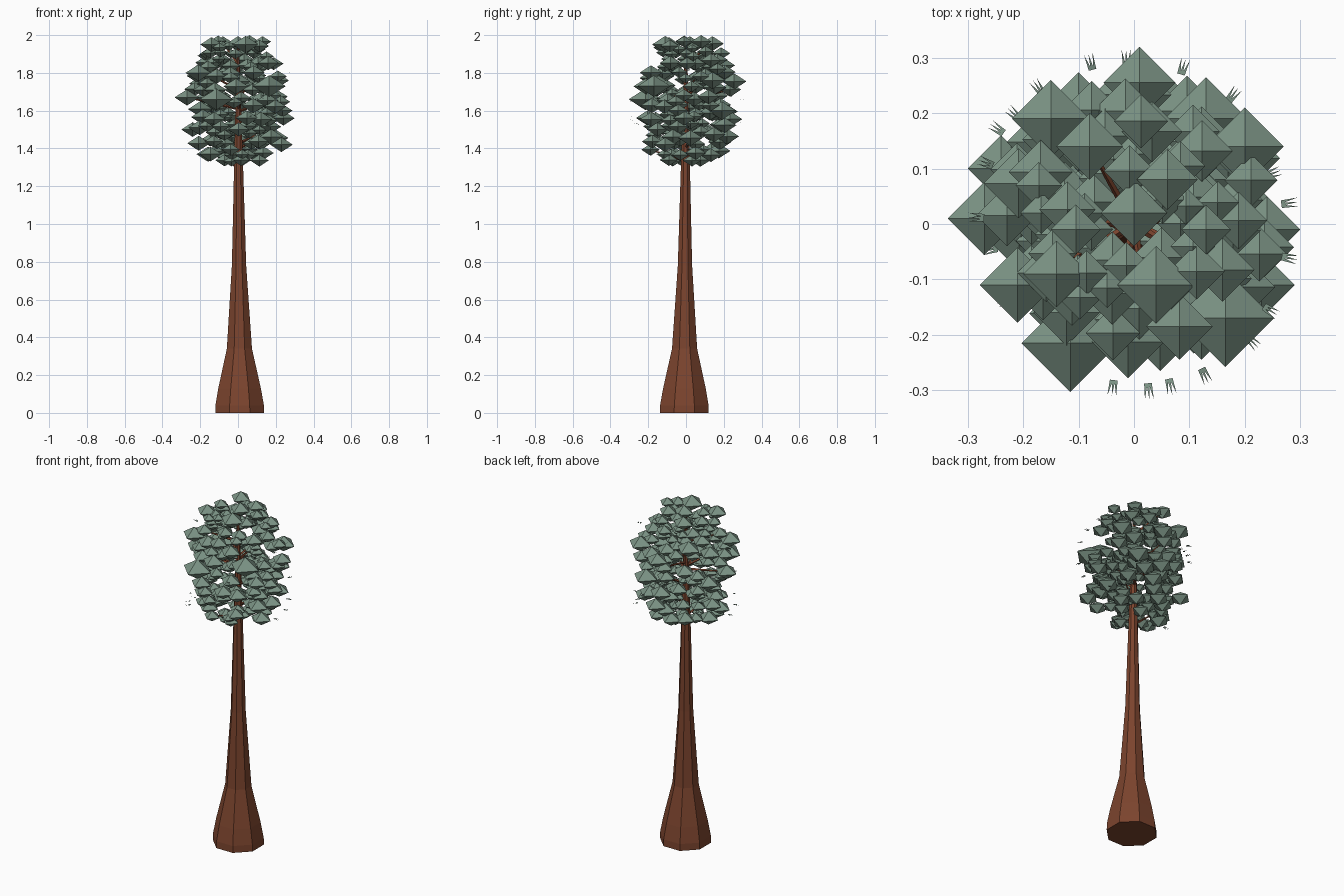
import bpy, bmesh, math, random
from mathutils import Vector

if "Cube" in bpy.data.objects:
    bpy.data.objects.remove(bpy.data.objects["Cube"])

random.seed(5)


def material(name, rgb):
    m = bpy.data.materials.new(name)
    m.diffuse_color = (*rgb, 1)
    m.use_nodes = True
    m.node_tree.nodes["Principled BSDF"].inputs["Base Color"].default_value = m.diffuse_color
    return m


BARK = material("bark", (0.20, 0.058, 0.027))
LEAF = material("foliage", (0.20, 0.295, 0.235))


def finish(bm, name, mat):
    bmesh.ops.recalc_face_normals(bm, faces=bm.faces)
    me = bpy.data.meshes.new(name)
    bm.to_mesh(me)
    bm.free()
    me.materials.append(mat)
    ob = bpy.data.objects.new(name, me)
    bpy.context.collection.objects.link(ob)
    return ob


def tube(bm, stations, sides):
    """Flat-faced tapering tube; stations are (centre, radius, u, v)."""
    rings = []
    for c, r, u, v in stations:
        ring = []
        for i in range(sides):
            a = 2 * math.pi * (i + 0.5) / sides
            ring.append(bm.verts.new(c + u * r * math.cos(a) + v * r * math.sin(a)))
        rings.append(ring)
    for lo, hi in zip(rings, rings[1:]):
        for i in range(sides):
            j = (i + 1) % sides
            bm.faces.new((lo[i], lo[j], hi[j], hi[i]))
    bm.faces.new(rings[0][::-1])
    bm.faces.new(rings[-1])


def interp(table, z):
    for (z0, r0), (z1, r1) in zip(table, table[1:]):
        if z <= z1:
            return r0 + (r1 - r0) * (z - z0) / (z1 - z0)
    return table[-1][1]


# Trunk: flared eight-sided base, long taper into the crown
X, Y = Vector((1, 0, 0)), Vector((0, 1, 0))
trunk_profile = [(0, 0.140), (0.04, 0.139), (0.13, 0.122), (0.34, 0.072),
                 (0.78, 0.041), (1.3, 0.026), (1.6, 0.017), (1.93, 0.007)]
bm = bmesh.new()
tube(bm, [(Vector((0.009 * (1 - z / 2), -0.009 * (1 - z / 2), z)), r, X, Y)
          for z, r in trunk_profile], 8)
finish(bm, "trunk", BARK)

# Crown layout: clump centres (position, half width) inside a rounded envelope
crown = [(1.33, 0.12), (1.39, 0.2), (1.47, 0.225), (1.6, 0.24), (1.75, 0.235),
         (1.86, 0.21), (1.93, 0.175), (1.97, 0.15)]
clumps = [(Vector(p), r) for p, r in (
    ((-0.27, 0.01, 1.67), 0.066), ((0.01, 0.255, 1.755), 0.065),
    ((0.24, -0.01, 1.56), 0.06), ((-0.115, -0.215, 1.66), 0.088),
    ((0.165, -0.17, 1.73), 0.088), ((0.13, 0.19, 1.6), 0.075),
    ((0.20, 0.14, 1.76), 0.07), ((-0.15, 0.19, 1.84), 0.07),
    ((-0.24, 0.1, 1.5), 0.06), ((-0.21, -0.11, 1.8), 0.068),
    ((0.23, -0.11, 1.42), 0.06), ((0.04, -0.11, 1.95), 0.07),
    ((-0.08, 0.14, 1.955), 0.06), ((0.06, 0.08, 1.965), 0.055),
    ((-0.14, -0.09, 1.95), 0.06), ((0.13, -0.01, 1.965), 0.045),
    ((0.0, 0.02, 1.955), 0.06), ((-0.105, -0.01, 1.968), 0.045))]
tries = 0
while len(clumps) < 190 and tries < 9000:
    tries += 1
    z = random.uniform(1.33, 1.97)
    a = random.uniform(0, 2 * math.pi)
    d = interp(crown, z) * math.sqrt(random.uniform(0.1, 1))
    size = random.uniform(0.036, 0.056) + 0.08 * max(0, d - 0.08)
    if z > 1.86:
        size *= 0.88
    p = Vector((d * math.cos(a), d * math.sin(a), min(z, 1.998 - 0.65 * size)))
    # keep clumps apart, measured with height stretched
    if all(math.hypot(p.x - q.x, p.y - q.y, 1.5 * (p.z - q.z)) > 0.53 * (size + s)
           for q, s in clumps):
        clumps.append((p, size))

# Foliage clumps: squashed octahedra
bm = bmesh.new()
for p, s in clumps:
    h = min(0.65 * s, 2.0 - p.z)
    eq = [bm.verts.new(p + Vector(o) * s) for o in ((1, 0, 0), (0, 1, 0), (-1, 0, 0), (0, -1, 0))]
    top = bm.verts.new(p + Vector((0, 0, h)))
    bot = bm.verts.new(p - Vector((0, 0, 0.65 * s)))
    for i in range(4):
        bm.faces.new((eq[i], eq[(i + 1) % 4], top))
        bm.faces.new((eq[(i + 1) % 4], eq[i], bot))
finish(bm, "foliage_clumps", LEAF)

# Branches: thin sticks from the trunk out to some of the clumps
bm = bmesh.new()
for p, s in clumps[::12]:
    start = Vector((0, 0, min(1.85, max(1.28, p.z - 0.06))))
    d = (p - start).normalized()
    u = d.orthogonal().normalized()
    v = d.cross(u)
    tube(bm, [(start, 0.008, u, v), (p, 0.003, u, v)], 4)
finish(bm, "branches", BARK)

# Needle tufts: small fans of blades just outside the crown
bm = bmesh.new()
for k in range(24):
    a = k * 2.39996
    z = 1.38 + 0.52 * ((k * 0.7549) % 1)
    r = min(0.29, interp(crown, z) + 0.05)
    out = Vector((math.cos(a), math.sin(a), random.uniform(-0.2, 0.4))).normalized()
    side = Vector((-math.sin(a), math.cos(a), 0))
    base = Vector((r * math.cos(a), r * math.sin(a), z))
    for t in (-1, 0, 1):
        root = base + side * 0.004 * t
        tip = root + out * 0.03 + side * 0.004 * t
        bm.faces.new([bm.verts.new(q) for q in (
            root - side * 0.003, root + side * 0.003, tip)])
finish(bm, "needle_tufts", LEAF)
